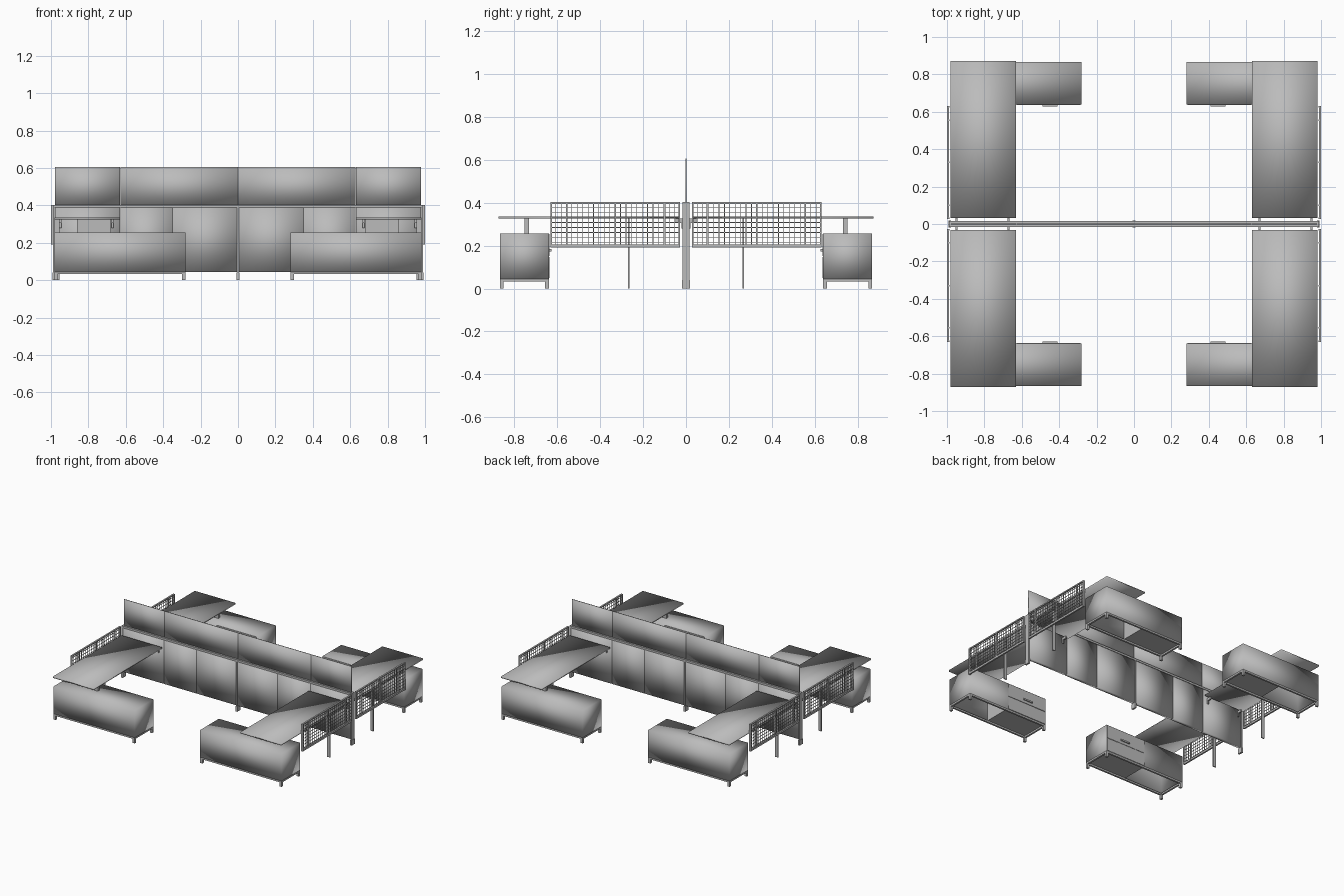
import bpy
import bmesh

cube = bpy.data.objects.get("Cube")
if cube:
    bpy.data.objects.remove(cube, do_unlink=True)

grey = bpy.data.materials.new("office grey")
grey.use_nodes = True
grey.diffuse_color = (0.5, 0.5, 0.5, 1)
grey.node_tree.nodes["Principled BSDF"].inputs["Base Color"].default_value = (0.5, 0.5, 0.5, 1)


def add_box(bm, x, y, z):
    """Add a box given its (min, max) on each axis."""
    verts = bmesh.ops.create_cube(bm, size=1)["verts"]
    for v in verts:
        for i, (lo, hi) in enumerate((x, y, z)):
            v.co[i] = (lo + hi) / 2 + v.co[i] * (hi - lo)
    return verts


def part(name, boxes, smooth=False, open_bottom=False):
    """One object made of boxes; open_bottom turns them into hollow shells."""
    bm = bmesh.new()
    for b in boxes:
        add_box(bm, *b)
    if open_bottom:
        low = [f for f in bm.faces if f.normal.z < -0.9]
        bmesh.ops.delete(bm, geom=low, context="FACES")
    for f in bm.faces:
        f.smooth = smooth
    mesh = bpy.data.meshes.new(name)
    bm.to_mesh(mesh)
    bm.free()
    mesh.materials.append(grey)
    obj = bpy.data.objects.new(name, mesh)
    bpy.context.collection.objects.link(obj)
    if open_bottom:
        shell = obj.modifiers.new("wall", "SOLIDIFY")
        shell.thickness = 0.008
        shell.offset = -1
    return obj


def four(name, boxes, **options):
    """Repeat a part in all four workstations."""
    for side, sx in (("left", 1), ("right", -1)):
        for end, sy in (("back", 1), ("front", -1)):
            placed = [(sorted((x[0] * sx, x[1] * sx)),
                       sorted((y[0] * sy, y[1] * sy)), z) for x, y, z in boxes]
            part(f"{end}_{side}_{name}", placed, **options)


# Central partition: lower panels, cap rail, upper screens and posts
lower = [-0.98, -0.63, -0.35, 0, 0.35, 0.63, 0.98]
upper = [-0.98, -0.63, 0, 0.63, 0.98]
for i, (a, b) in enumerate(zip(lower, lower[1:])):
    part(f"partition_panel_{i + 1}", [((a + 0.001, b - 0.001), (-0.013, 0.013), (0.045, 0.388))], smooth=True)
for i, (a, b) in enumerate(zip(upper, upper[1:])):
    part(f"upper_screen_{i + 1}", [((a + 0.001, b - 0.001), (-0.003, 0.003), (0.402, 0.605))], smooth=True)
part("cap_rail", [((-0.99, 0.99), (-0.017, 0.017), (0.388, 0.403))])
part("partition_posts", [((x - 0.005, x + 0.005), (-0.017, 0.017), (0, 0.39)) for x in (-0.985, 0, 0.985)])
part("partition_feet", [((x - 0.007, x + 0.007), (-0.019, 0.019), (0, 0.04)) for x in (-0.985, 0, 0.985)])

# Desks with their leg, riser and wall brackets
four("desk_top", [((0.632, 0.982), (0.032, 0.872), (0.325, 0.336))], smooth=True)
four("desk_leg", [((0.955, 0.98), (0.262, 0.27), (0, 0.325))])
four("desk_riser", [((0.68, 0.86), (0.73, 0.752), (0.255, 0.325))])
four("desk_brackets", [box for x in (0.67, 0.95) for box in (
    ((x - 0.005, x + 0.005), (0.013, 0.022), (0.28, 0.325)),
    ((x - 0.005, x + 0.005), (0.013, 0.048), (0.305, 0.325)))])

# Low cabinets: hollow shell, base frame, legs and drawer unit
X, Y = (0.282, 0.982), (0.638, 0.867)
four("cabinet_shell", [(X, Y, (0.045, 0.256))], smooth=True, open_bottom=True)
t = 0.014
four("cabinet_base_frame", [
    (X, (Y[0], Y[0] + t), (0.032, 0.045)),
    (X, (Y[1] - t, Y[1]), (0.032, 0.045)),
    ((X[0], X[0] + t), (Y[0] + t, Y[1] - t), (0.032, 0.045)),
    ((X[1] - t, X[1]), (Y[0] + t, Y[1] - t), (0.032, 0.045))])
four("cabinet_legs", [((x, x + 0.018), (y, y + 0.018), (0, 0.032))
                      for x in (X[0], X[1] - 0.018) for y in (Y[0], Y[1] - 0.018)])
four("cabinet_divider", [((0.628, 0.636), (0.646, 0.859), (0.045, 0.248))])
four("cabinet_floor", [((0.29, 0.628), (0.646, 0.859), (0.045, 0.053))])
four("drawer_fronts", [((0.286, 0.628), (0.635, 0.638), z) for z in ((0.048, 0.147), (0.151, 0.253))])
four("drawer_handle", [((0.41, 0.49), (0.627, 0.635), (0.172, 0.184))])

# Side grilles: rails, uprights and a wire mesh
y0, y1, z0, z1 = 0.028, 0.632, 0.19, 0.402
four("grille_rails", [
    ((0.988, 1.0), (y0, y1), (z1 - 0.009, z1)),
    ((0.988, 1.0), (y0, y1), (z0, z0 + 0.015))])
four("grille_uprights", [((0.986, 1.0), (y - 0.004, y + 0.004), (z0, z1))
                         for y in (y0 + 0.004, 0.1, 0.33, 0.555, y1 - 0.004)])
w = 0.0015
columns, rows = 24, 9
wires = [((0.991, 0.994), (y - w, y + w), (z0, z1))
         for y in (y0 + (y1 - y0) * i / columns for i in range(1, columns))]
wires += [((0.994, 0.997), (y0, y1), (z - w, z + w))
          for z in (z0 + (z1 - z0) * i / rows for i in range(1, rows))]
four("grille_mesh", wires)
